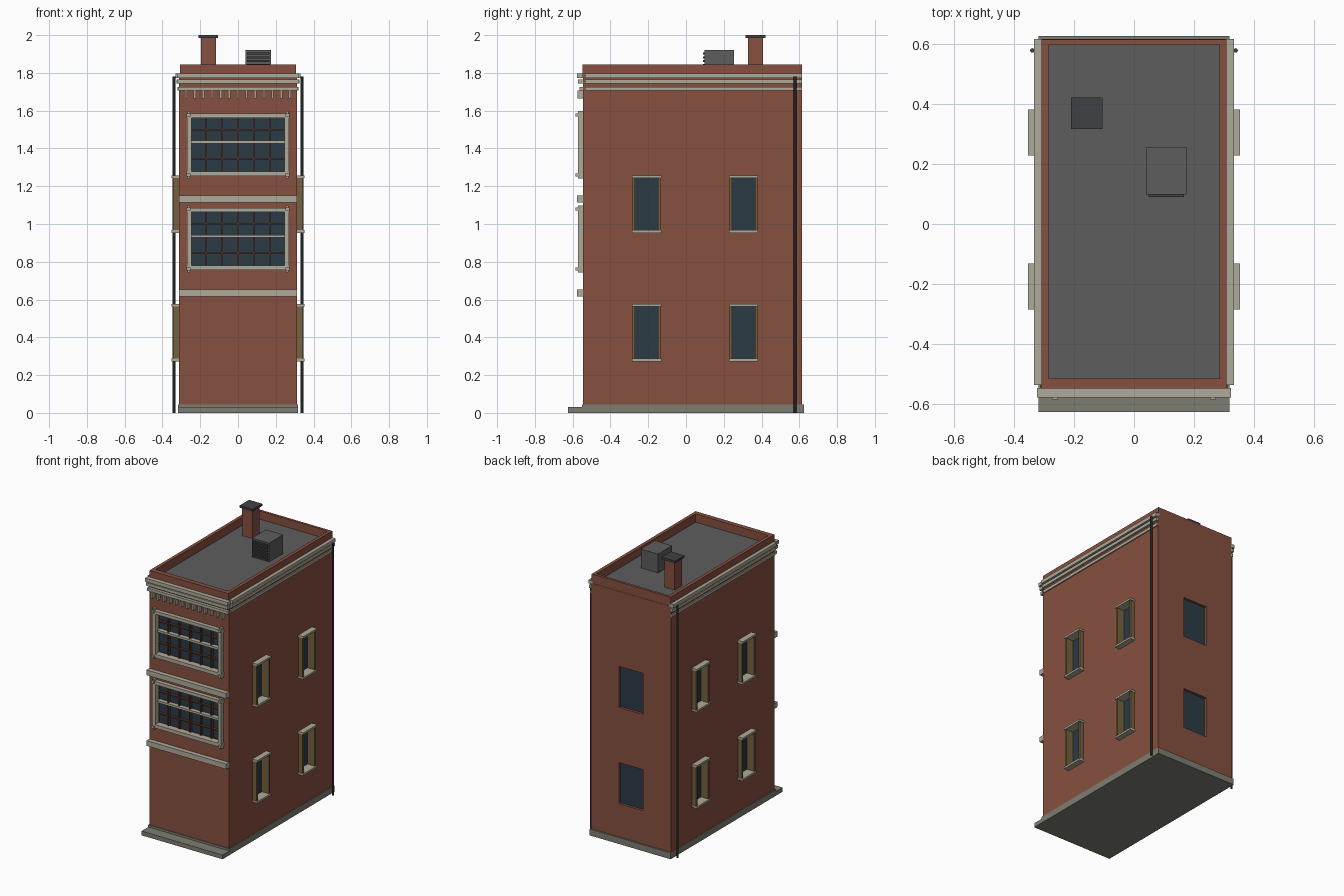
import bpy
import bmesh
from mathutils import Matrix, Vector

if "Cube" in bpy.data.objects:
    bpy.data.objects.remove(bpy.data.objects["Cube"])


def material(name, r, g, b):
    m = bpy.data.materials.new(name)
    m.use_nodes = True
    m.diffuse_color = (r, g, b, 1)
    m.node_tree.nodes["Principled BSDF"].inputs["Base Color"].default_value = (r, g, b, 1)
    return m


BRICK = material("red brick", .24, .08, .05)
STONE = material("pale stone", .43, .40, .32)
GLASS = material("dark blue glass", .025, .043, .06)
ROOF = material("grey roofing", .11, .11, .11)
BASE = material("grey base stone", .21, .205, .17)
TAN = material("tan wood", .18, .12, .05)
METAL = material("dark metal", .05, .053, .06)
BROWN = material("brown glazing bar", .11, .042, .025)


def boxes(name, mat, *extents):
    """One object from boxes given as (x0, x1, y0, y1, z0, z1)."""
    bm = bmesh.new()
    for x0, x1, y0, y1, z0, z1 in extents:
        centre = Vector((x0 + x1, y0 + y1, z0 + z1)) / 2
        size = Matrix.Diagonal((x1 - x0, y1 - y0, z1 - z0, 1))
        bmesh.ops.create_cube(bm, size=1, matrix=Matrix.Translation(centre) @ size)
    mesh = bpy.data.meshes.new(name)
    bm.to_mesh(mesh)
    bm.free()
    mesh.materials.append(mat)
    ob = bpy.data.objects.new(name, mesh)
    bpy.context.collection.objects.link(ob)
    return ob


def on_side(s, inner, outer, *rest):
    """Box extents between two distances from the middle, on side s."""
    return (min(s * inner, s * outer), max(s * inner, s * outer)) + rest


W, FRONT, BACK = .312, -.545, .615      # wall planes
SIDE_Y = (-.208, .304)                  # side window centres
LOW_Z = ((.28, .57), (.96, 1.25))       # side and back window heights
FRONT_Z = (.778, 1.276)                 # front window sills
FW, FH = .25, .29                       # front opening half width, height

# Walls with window openings
walls = boxes("brick_walls", BRICK, (-W, W, FRONT, BACK, .02, 1.78))
holes = [(-FW, FW, FRONT - .1, FRONT + .03, z, z + FH) for z in FRONT_Z]
for z0, z1 in LOW_Z:
    holes.append((-.095, .095, BACK - .025, BACK + .1, z0, z1))
    for y in SIDE_Y:
        for s in (-1, 1):
            holes.append(on_side(s, W - .03, W + .1, y - .074, y + .074, z0, z1))
cutter = boxes("opening_cutter", BRICK, *holes)
cutter.hide_render = True
cut = walls.modifiers.new("openings", "BOOLEAN")
cut.operation = "DIFFERENCE"
cut.solver = "EXACT"
cut.object = cutter
bpy.context.view_layer.objects.active = walls
bpy.ops.object.modifier_apply(modifier=cut.name)
bpy.data.objects.remove(cutter)

# Base and front step
boxes("base_course", BASE, (-.317, .317, FRONT - .005, .625, 0, .045))
boxes("front_step", BASE, (-.317, .317, -.625, FRONT, 0, .03))

# Parapet and roof
PX, PY0, PY1 = .308, -.547, .613
boxes("parapet", BRICK,
      (-PX, PX, PY0, -.513, 1.78, 1.845), (-PX, PX, .595, PY1, 1.78, 1.845),
      *[on_side(s, .284, PX, -.513, .595, 1.78, 1.845) for s in (-1, 1)])
boxes("roof_deck", ROOF, (-.286, .286, -.515, .597, 1.77, 1.787))

# Cornice bands along the front and both sides
for name, z0, z1, out in (("upper", 1.773, 1.798, .02), ("middle", 1.743, 1.765, .014),
                          ("lower", 1.706, 1.726, .008)):
    boxes(name + "_cornice", STONE,
          (-W - out / 2, W + out / 2, FRONT - .012 - out, FRONT, z0, z1),
          *[on_side(s, W - .01, W + out, FRONT + .01, BACK, z0, z1) for s in (-1, 1)])
boxes("dentils", STONE, *[(x - .006, x + .006, FRONT - .03, FRONT, 1.665, 1.707)
                          for x in [-.275 + i * .0458 for i in range(13)]])

# Belt courses
boxes("belt_courses", STONE, *[(-W, W, -.577, FRONT, z, z + .037) for z in (.616, 1.115)])

# Front windows
for name, z in zip(("lower", "upper"), FRONT_Z):
    top, mid, deep = z + FH, z + .157, FRONT + .025
    boxes(name + "_front_glass", GLASS, (-FW, FW, deep, deep + .01, z, top))
    boxes(name + "_front_frame", STONE,
          (-.272, .272, -.573, FRONT + .01, top - .005, top + .018),
          (-.272, .272, -.573, FRONT + .01, z - .022, z + .003),
          *[on_side(s, FW - .005, .27, -.573, FRONT + .01, z, top) for s in (-1, 1)],
          *[on_side(s, .252, .272, -.584, FRONT, h, h + .016)
            for s in (-1, 1) for h in (z - .024, top + .004)],
          *[on_side(s, .254, .268, -.573, FRONT, z - .034, top + .031) for s in (-1, 1)])
    boxes(name + "_front_rail", STONE, (-FW, FW, FRONT - .005, deep, mid - .007, mid + .008))
    boxes(name + "_glazing_bars", BROWN,
          *[(i * .084 - .004, i * .084 + .004, FRONT + .005, deep, z, top) for i in range(-2, 3)],
          *[(-FW, FW, FRONT + .007, deep, h - .004, h + .004) for h in (z + .07, z + .223)])

# Side windows
for s, side in ((-1, "right"), (1, "left")):
    for y, place in zip(SIDE_Y, ("front", "rear")):
        for (z0, z1), level in zip(LOW_Z, ("lower", "upper")):
            name = f"{side}_{place}_{level}_window_"
            boxes(name + "glass", GLASS,
                  on_side(s, W - .032, W - .024, y - .07, y + .07, z0, z1))
            boxes(name + "jambs", TAN,
                  *[on_side(s, W - .03, .344, min(y + t * .061, y + t * .074),
                            max(y + t * .061, y + t * .074), z0, z1) for t in (-1, 1)])
            boxes(name + "sill_and_lintel", STONE,
                  *[on_side(s, W - .03, .352, y - .077, y + .077, h - .007, h + .007)
                    for h in (z0, z1)])

# Back windows
boxes("back_window_glass", GLASS,
      *[(-.095, .095, BACK - .026, BACK - .018, z0, z1) for z0, z1 in LOW_Z])

# Downpipes
for s, side in ((-1, "right"), (1, "left")):
    bpy.ops.mesh.primitive_cylinder_add(vertices=8, radius=.0075, depth=1.78,
                                        location=(s * .338, .577, .89))
    pipe = bpy.context.object
    pipe.name = side + "_downpipe"
    pipe.data.materials.append(METAL)

# Chimney
boxes("chimney", BRICK, (-.197, -.117, .327, .408, 1.78, 1.988))
boxes("chimney_cap", METAL, (-.209, -.105, .316, .421, 1.985, 2))

# Rooftop vent unit with louvres
boxes("vent_unit", ROOF, (.04, .175, .098, .255, 1.78, 1.92))
boxes("vent_louvres", METAL, *[(.048, .167, .089, .1, z, z + .011)
                               for z in [1.797 + i * .02 for i in range(6)]])
